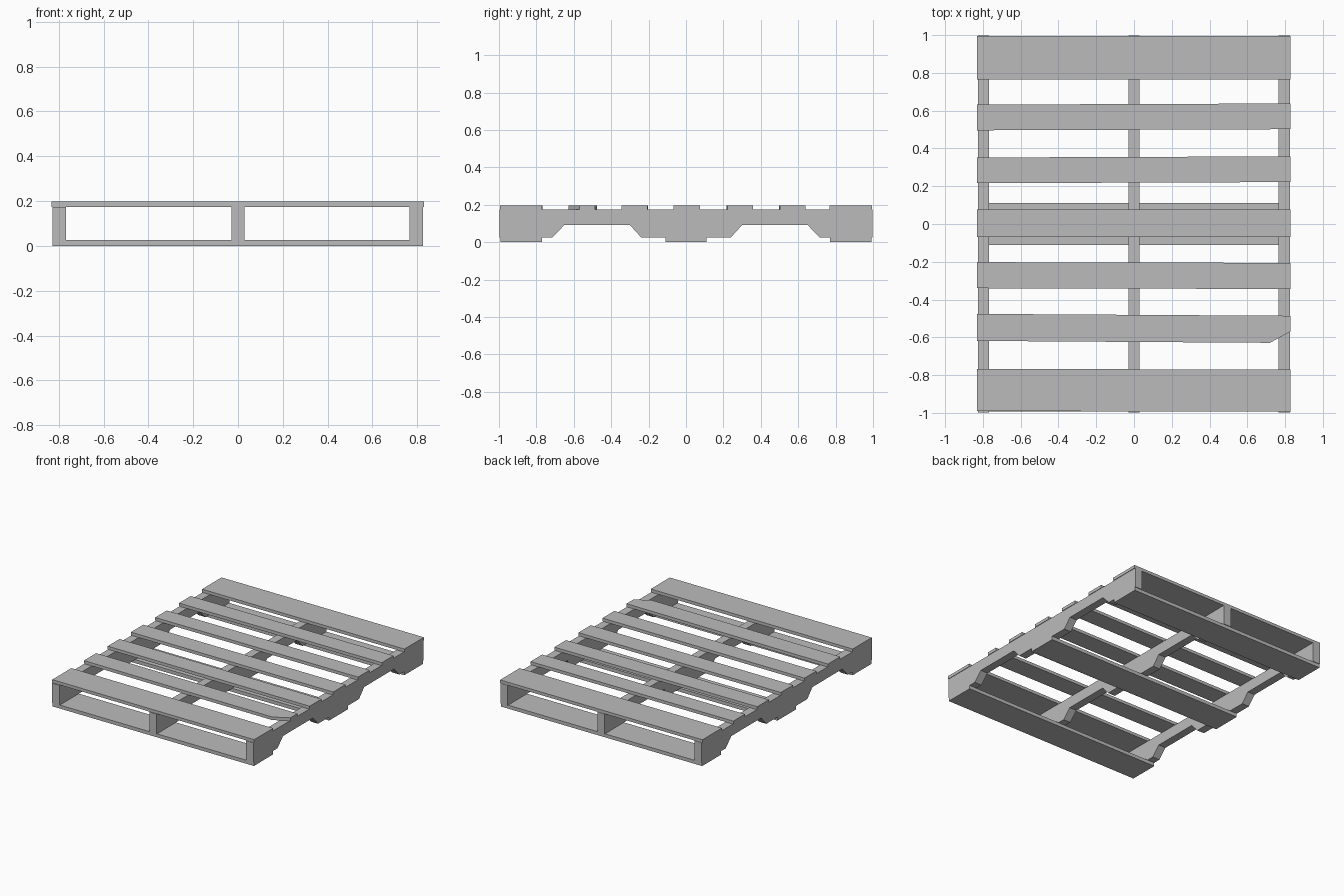
import bpy, bmesh
from mathutils import Vector

if "Cube" in bpy.data.objects:
    bpy.data.objects.remove(bpy.data.objects["Cube"])

wood = bpy.data.materials.new("grey_wood")
wood.diffuse_color = (0.5, 0.5, 0.5, 1)
wood.use_nodes = True
wood.node_tree.nodes["Principled BSDF"].inputs["Base Color"].default_value = wood.diffuse_color


def prism(name, outline, offset):
    """Extrude a planar outline of 3D points along an offset."""
    bm = bmesh.new()
    face = bm.faces.new([bm.verts.new(p) for p in outline])
    ext = bmesh.ops.extrude_face_region(bm, geom=[face])
    moved = [g for g in ext["geom"] if isinstance(g, bmesh.types.BMVert)]
    bmesh.ops.translate(bm, verts=moved, vec=Vector(offset))
    bmesh.ops.recalc_face_normals(bm, faces=bm.faces)
    mesh = bpy.data.meshes.new(name)
    bm.to_mesh(mesh)
    bm.free()
    mesh.materials.append(wood)
    obj = bpy.data.objects.new(name, mesh)
    bpy.context.collection.objects.link(obj)
    return obj


def board(name, x0, x1, y0, y1, z0, z1, skew=0.0, chip=False):
    """Flat board; skew shifts its right end in y, chip cuts a corner."""
    pts = [(x0, y0)]
    if chip:
        pts += [(0.72, y0 + skew), (x1, y0 + 0.05)]
    else:
        pts += [(x1, y0 + skew)]
    pts += [(x1, y1 + skew), (x0, y1)]
    prism(name, [(x, y, z0) for x, y in pts], (0, 0, z1 - z0))


# Deck boards across the top: y from, y to, skew of the right end
deck = [(-0.99, -0.767, -0.004), (-0.619, -0.476, -0.010),
        (-0.340, -0.202, -0.004), (-0.068, 0.076, 0.0),
        (0.216, 0.352, 0.006), (0.496, 0.632, 0.006), (0.766, 0.994, 0.0)]
for i, (a, b, s) in enumerate(deck):
    board(f"deck_board_{i + 1}", -0.831, 0.829, a, b, 0.174, 0.197, s, chip=(i == 1))

# Bottom boards
for i, (a, b) in enumerate([(-0.992, -0.77), (-0.11, 0.11), (0.77, 0.992)]):
    board(f"bottom_board_{i + 1}", -0.827, 0.825, a, b, 0.0, 0.026)

# Stringers with two fork notches on the underside
half = [(0.24, 0.026), (0.30, 0.092), (0.65, 0.092), (0.715, 0.026),
        (0.997, 0.026), (0.997, 0.174)]
profile = half + [(-y, z) for y, z in reversed(half)]
for name, x in (("left", -0.827), ("middle", -0.03), ("right", 0.765)):
    prism(f"{name}_stringer", [(x, y, z) for y, z in profile], (0.06, 0, 0))
